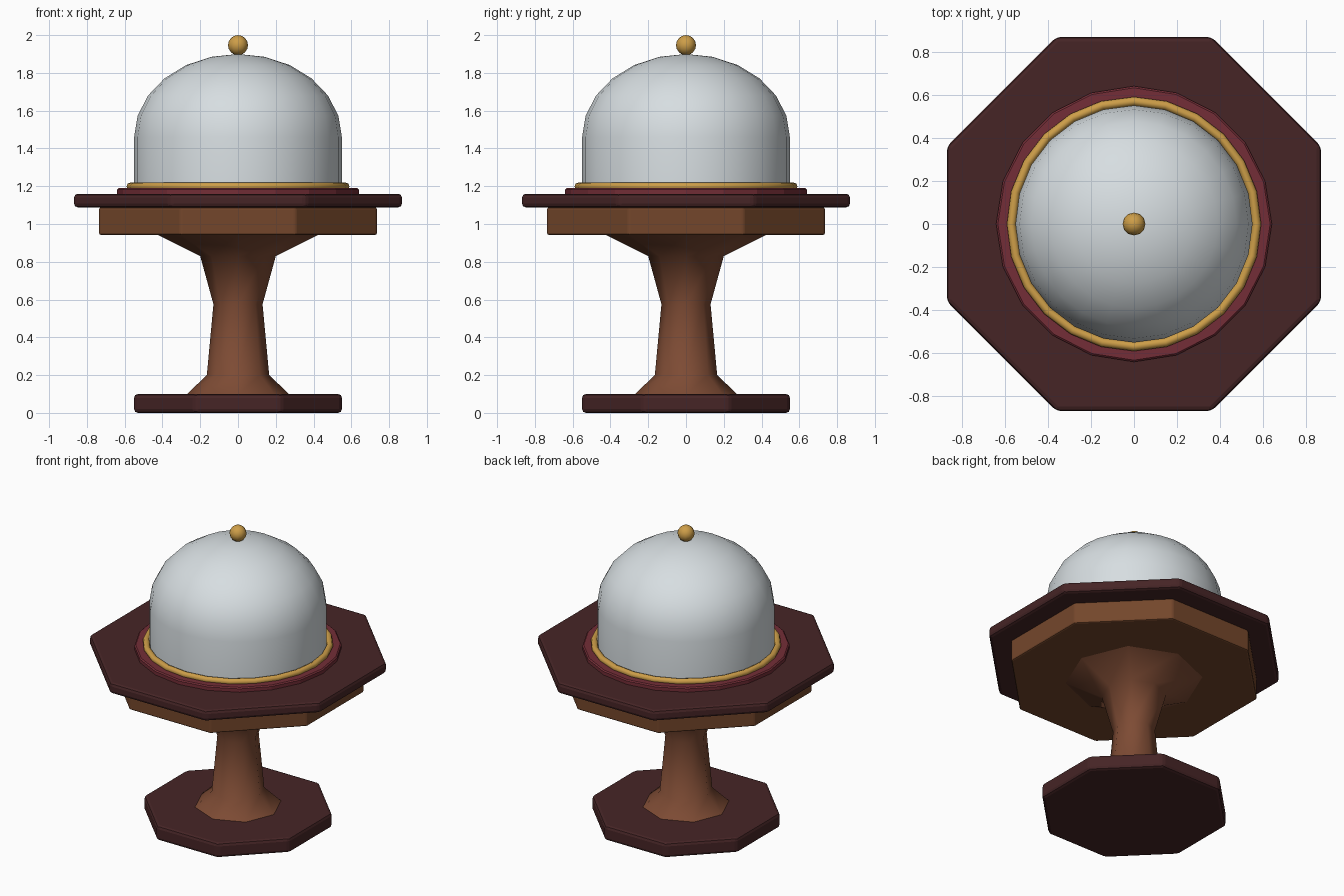
import bpy, math

if "Cube" in bpy.data.objects:
    bpy.data.objects.remove(bpy.data.objects["Cube"])

def mat(name, rgb):
    m = bpy.data.materials.new(name)
    m.diffuse_color = (*rgb, 1)
    m.use_nodes = True
    m.node_tree.nodes["Principled BSDF"].inputs["Base Color"].default_value = m.diffuse_color
    return m

DARK = mat("dark_mahogany", (0.061, 0.018, 0.019))
BROWN = mat("column_wood", (0.205, 0.070, 0.034))
APRON = mat("apron_wood", (0.175, 0.062, 0.024))
VELVET = mat("red_velvet", (0.175, 0.027, 0.038))
GOLD = mat("brass", (0.61, 0.34, 0.065))
GLASS = mat("pale_glass", (0.68, 0.73, 0.755))

def lathe(name, profile, sides, material, turn=0.0, smooth=True):
    """Revolve (radius, z) points around z; radius 0 makes a pole, open ends are capped."""
    verts, faces, flat, rings = [], [], set(), []
    for r, z in profile:
        start = len(verts)
        n = sides if r > 0 else 1
        for i in range(n):
            a = turn + 2 * math.pi * i / sides
            verts.append((r * math.cos(a), r * math.sin(a), z))
        rings.append([start + (i % n) for i in range(sides)])
    for lo, hi in zip(rings, rings[1:]):
        for i in range(sides):
            j = (i + 1) % sides
            quad = [lo[i], lo[j], hi[j], hi[i]]
            faces.append(tuple(dict.fromkeys(quad)))
    if profile[0][0] > 0:
        flat.add(len(faces))
        faces.append(tuple(reversed(rings[0])))
    if profile[-1][0] > 0:
        flat.add(len(faces))
        faces.append(tuple(rings[-1]))
    me = bpy.data.meshes.new(name)
    me.from_pydata(verts, [], faces)
    for p in me.polygons:
        p.use_smooth = smooth and p.index not in flat
    me.materials.append(material)
    ob = bpy.data.objects.new(name, me)
    bpy.context.collection.objects.link(ob)
    return ob

def octagon(name, apothem, z0, z1, bevel, material):
    """Octagonal board with flats facing the axes and softened edges."""
    r = apothem / math.cos(math.pi / 8)
    ob = lathe(name, [(r, z0), (r, z1)], 8, material, math.pi / 8, smooth=False)
    b = ob.modifiers.new("soft_edges", 'BEVEL')
    b.width, b.segments = bevel, 2
    b.limit_method = 'NONE'
    return ob

# octagonal boards
octagon("base", 0.55, 0.0, 0.10, 0.02, DARK)
octagon("apron", 0.735, 0.942, 1.088, 0.01, APRON)
octagon("table_top", 0.868, 1.088, 1.16, 0.02, DARK)

# turned column, eight sides
lathe("column", [(0.27, 0.10), (0.165, 0.20), (0.13, 0.575),
                 (0.20, 0.83), (0.43, 0.945)], 8, BROWN)

# velvet pad
lathe("velvet_pad", [(0.64, 1.16), (0.64, 1.183), (0.632, 1.19)], 20, VELVET, smooth=False)

# brass ring round the glass
bpy.ops.mesh.primitive_torus_add(major_radius=0.569, minor_radius=0.021,
                                 major_segments=24, minor_segments=8,
                                 location=(0, 0, 1.199))
ring = bpy.context.object
ring.name = "brass_ring"
ring.data.materials.append(GOLD)
bpy.ops.object.shade_smooth()

# glass dome: straight wall with an elliptical cap
wall = [(0.55, 1.185)]
cap = [(0.55 * math.cos(math.radians(a)), 1.46 + 0.44 * math.sin(math.radians(a)))
       for a in range(0, 90, 15)]
lathe("glass_dome", wall + cap + [(0, 1.90)], 24, GLASS)

# knob
bpy.ops.mesh.primitive_uv_sphere_add(segments=12, ring_count=8, radius=0.053,
                                     location=(0, 0, 1.947))
knob = bpy.context.object
knob.name = "knob"
knob.data.materials.append(GOLD)
bpy.ops.object.shade_smooth()
